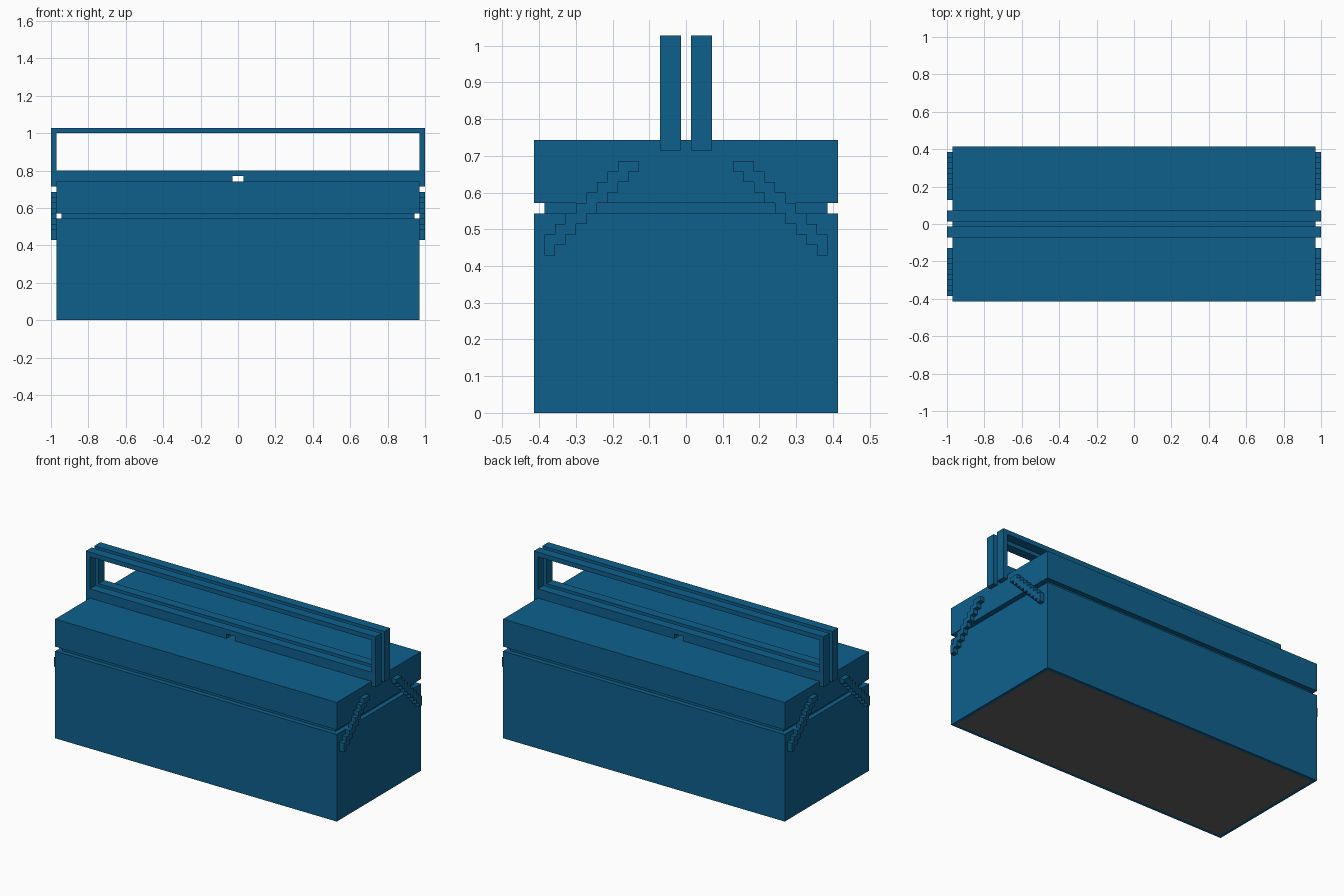
import bpy, bmesh
from mathutils import Vector

cube = bpy.data.objects.get("Cube")
if cube:
    bpy.data.objects.remove(cube, do_unlink=True)

U = 1 / 35  # grid step that every part snaps to


def material(name, rgb):
    m = bpy.data.materials.new(name)
    m.use_nodes = True
    m.diffuse_color = (*rgb, 1)
    bsdf = next(n for n in m.node_tree.nodes if n.type == 'BSDF_PRINCIPLED')
    bsdf.inputs["Base Color"].default_value = (*rgb, 1)
    bsdf.inputs["Roughness"].default_value = 0.6
    return m


BLUE = material("steel blue", (0.0044, 0.118, 0.265))
GREY = material("base grey", (0.127, 0.127, 0.127))


def finish(name, bm, mats=(BLUE,)):
    bmesh.ops.recalc_face_normals(bm, faces=bm.faces)
    mesh = bpy.data.meshes.new(name)
    bm.to_mesh(mesh)
    bm.free()
    for m in mats:
        mesh.materials.append(m)
    ob = bpy.data.objects.new(name, mesh)
    bpy.context.collection.objects.link(ob)
    return ob


def box(name, hx, hy, z0, z1, grey_bottom=False):
    """Box centred on x and y, sizes in grid steps."""
    bm = bmesh.new()
    bmesh.ops.create_cube(bm, size=1)
    for v in bm.verts:
        v.co = Vector((v.co.x * 2 * hx, v.co.y * 2 * hy,
                       z1 if v.co.z > 0 else z0)) * U
    if grey_bottom:
        bm.normal_update()
        bottom = min(bm.faces, key=lambda f: f.calc_center_median().z)
        bmesh.ops.inset_region(bm, faces=[bottom], thickness=U)
        bottom.material_index = 1
    return finish(name, bm, (BLUE, GREY) if grey_bottom else (BLUE,))


def prism(name, profile, axis, a, b):
    """Extrude a flat profile along x or y from a to b, in grid steps."""
    bm = bmesh.new()
    place = (lambda p, q: (a, p, q)) if axis == 'x' else (lambda p, q: (p, a, q))
    face = bm.faces.new([bm.verts.new(Vector(place(p, q)) * U) for p, q in profile])
    out = bmesh.ops.extrude_face_region(bm, geom=[face])
    step = Vector((b - a, 0, 0) if axis == 'x' else (0, b - a, 0)) * U
    for g in out["geom"]:
        if isinstance(g, bmesh.types.BMVert):
            g.co += step
    return finish(name, bm)


# Case: lower body, recessed seam, upper tray
box("lower_body", 34, 14.5, 0, 19, grey_bottom=True)
box("recessed_seam", 33, 13.5, 19, 20)
box("upper_tray", 34, 14.5, 20, 26)

# Handle arch and lid rib with a small clasp opening, one pair per lid half
handle = [(-35, 25), (-35, 36), (35, 36), (35, 25),
          (34, 25), (34, 35), (-34, 35), (-34, 25)]
rib = [(-34, 26), (-34, 28), (34, 28), (34, 26),
       (1, 26), (1, 27), (-1, 27), (-1, 26)]
for side, s in (("front", -1), ("back", 1)):
    prism(f"{side}_handle", handle, 'y', 0.5 * s, 2.5 * s)
    prism(f"{side}_lid_rib", rib, 'y', 0.5 * s, 2.5 * s)

# Stepped hinge arms: nine rows, each two steps wide, the lowest only one
inner, outer = [], []
for k in range(9):
    top, low = 24 - k, 23 - k
    inner += [(4.5 + k, top), (4.5 + k, low)]
    edge = min(6.5 + k, 13.5)
    outer += [(edge, top), (edge, low)]
arm = inner + outer[::-1]
# Drop the doubled corner where the last two rows share an edge
arm = [p for i, p in enumerate(arm)
       if not (p[0] == 13.5 and p[1] == 16)]
for end, sx in (("left", 1), ("right", -1)):
    for side, sy in (("front", -1), ("back", 1)):
        prism(f"{end}_{side}_hinge_arm", [(sy * y, z) for y, z in arm],
              'x', 34 * sx, 35 * sx)
